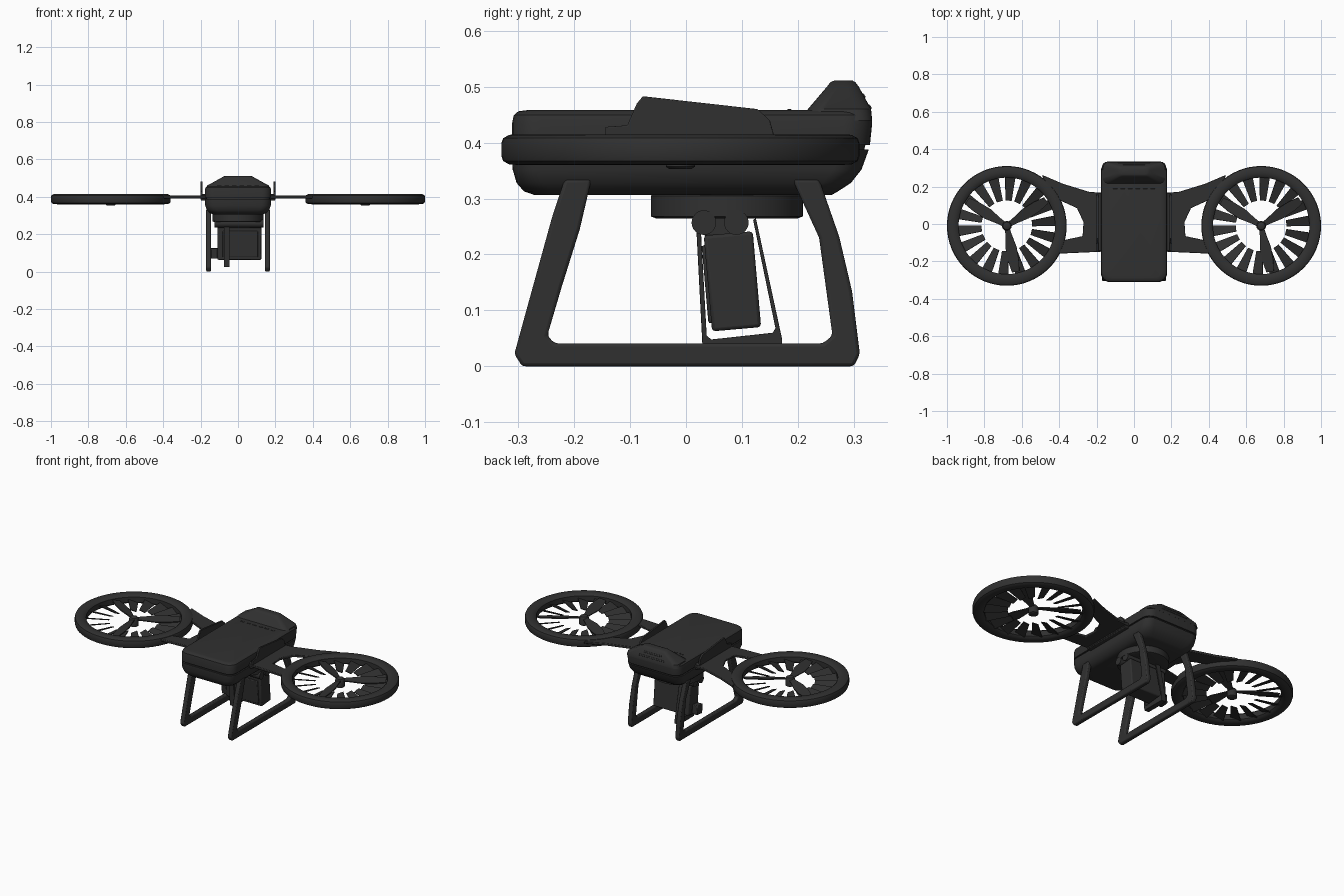
import bpy, bmesh
from math import sin, cos, pi, radians
from mathutils import Matrix, Vector

if "Cube" in bpy.data.objects:
    bpy.data.objects.remove(bpy.data.objects["Cube"])

dark = bpy.data.materials.new("dark_plastic")
dark.diffuse_color = (0.03, 0.03, 0.03, 1)
dark.use_nodes = True
dark.node_tree.nodes["Principled BSDF"].inputs["Base Color"].default_value = dark.diffuse_color


def finish(name, bm, bevel=0.0, segs=2):
    bmesh.ops.recalc_face_normals(bm, faces=bm.faces)
    me = bpy.data.meshes.new(name)
    bm.to_mesh(me)
    bm.free()
    me.materials.append(dark)
    me.shade_smooth()
    me.set_sharp_from_angle(angle=radians(35))
    ob = bpy.data.objects.new(name, me)
    bpy.context.collection.objects.link(ob)
    if bevel:
        m = ob.modifiers.new("bevel", 'BEVEL')
        m.width, m.segments, m.limit_method = bevel, segs, 'ANGLE'
    return ob


def prism(name, pts, lo, hi, axis='z', bevel=0.0):
    """Extrude a 2D outline: (x, y) along z, or (y, z) along x."""
    bm = bmesh.new()
    place = (lambda a, b, c: (a, b, c)) if axis == 'z' else (lambda a, b, c: (c, a, b))
    rings = [[bm.verts.new(place(a, b, h)) for a, b in pts] for h in (lo, hi)]
    bm.faces.new(rings[0])
    bm.faces.new(rings[1])
    n = len(pts)
    for i in range(n):
        j = (i + 1) % n
        bm.faces.new((rings[0][i], rings[0][j], rings[1][j], rings[1][i]))
    return finish(name, bm, bevel)


def loft(name, levels):
    """Stack rounded rectangles given as (z, half width, y min, y max, corner radius)."""
    bm, rings = bmesh.new(), []
    for z, w, y0, y1, r in levels:
        ring = []
        corners = ((w - r, y1 - r), (r - w, y1 - r), (r - w, y0 + r), (w - r, y0 + r))
        for k, (cx, cy) in enumerate(corners):
            for s in range(7):
                a = (k + s / 6) * pi / 2
                ring.append(bm.verts.new((cx + r * cos(a), cy + r * sin(a), z)))
        rings.append(ring)
    for a, b in zip(rings, rings[1:]):
        for i in range(len(a)):
            j = (i + 1) % len(a)
            bm.faces.new((a[i], a[j], b[j], b[i]))
    bm.faces.new(rings[0])
    bm.faces.new(rings[-1])
    return finish(name, bm)


def lathe(name, profile, center, closed=False, steps=64):
    """Spin an (r, z) profile around a vertical axis."""
    bm = bmesh.new()
    rings = [[bm.verts.new((center[0] + r * cos(2 * pi * k / steps),
                            center[1] + r * sin(2 * pi * k / steps), z))
              for k in range(steps)] for r, z in profile]
    pairs = list(zip(rings, rings[1:])) + ([(rings[-1], rings[0])] if closed else [])
    for a, b in pairs:
        for i in range(steps):
            j = (i + 1) % steps
            bm.faces.new((a[i], a[j], b[j], b[i]))
    if not closed:
        bm.faces.new(rings[0])
        bm.faces.new(rings[-1])
    return finish(name, bm)


def box(name, center, size, tilt=0.0, bevel=0.004):
    bm = bmesh.new()
    m = Matrix.Translation(center) @ Matrix.Rotation(tilt, 4, 'X') @ Matrix.Diagonal((*size, 1))
    bmesh.ops.create_cube(bm, size=1, matrix=m)
    return finish(name, bm, bevel)


def rod(name, center, radius, length):
    bm = bmesh.new()
    m = Matrix.Translation(center) @ Matrix.Rotation(pi / 2, 4, 'Y')
    bmesh.ops.create_cone(bm, cap_ends=True, segments=24, radius1=radius,
                          radius2=radius, depth=length, matrix=m)
    return finish(name, bm)


def blades(name, center, angles, outline, pitch, thick):
    """Radial flat plates: outline is (radius, half width) pairs."""
    bm = bmesh.new()
    for a in angles:
        m = Matrix.Translation(center) @ Matrix.Rotation(a, 4, 'Z') @ Matrix.Rotation(pitch, 4, 'X')
        pts = [(r, w) for r, w in outline] + [(r, -w) for r, w in reversed(outline)]
        lo, hi = [[bm.verts.new(m @ Vector((r, w, h))) for r, w in pts]
                  for h in (-thick / 2, thick / 2)]
        bm.faces.new(lo)
        bm.faces.new(hi)
        for i in range(len(pts)):
            j = (i + 1) % len(pts)
            bm.faces.new((lo[i], lo[j], hi[j], hi[i]))
    return finish(name, bm)


# Body shells with a recessed seam, and the raised rear hump
loft("lower_shell", [(.306, .135, -.27, .26, .05), (.313, .15, -.29, .272, .05),
                     (.328, .166, -.303, .295, .05), (.352, .175, -.31, .314, .05),
                     (.388, .177, -.311, .327, .05)])
loft("seam_core", [(.385, .169, -.302, .318, .045), (.4, .169, -.302, .322, .045)])
loft("upper_shell", [(.396, .177, -.311, .329, .05), (.435, .177, -.311, .333, .05),
                     (.449, .174, -.308, .332, .05), (.456, .166, -.30, .326, .045),
                     (.458, .15, -.285, .315, .04)])
loft("rear_hump", [(.44, .172, .205, .333, .03), (.46, .165, .218, .331, .03),
                   (.50, .092, .252, .309, .02), (.508, .08, .258, .303, .018),
                   (.511, .07, .265, .298, .015)])

# Vents on the hump and along the deck
for k in range(2):
    box(f"hump_vent_{k}", (0, .327 - .011 * k, .463 + .02 * k), (.17 - .05 * k, .008, .009), radians(30), .002)
for k in range(6):
    box(f"deck_vent_{k}", (-.1 + .04 * k, .185, .458), (.024, .007, .004), 0, .001)

for s, side in ((1, "right"), (-1, "left")):
    c = (.68 * s, -.01)
    # Duct ring with rounded rim
    lathe(f"{side}_duct_ring", [(.258, .372), (.268, .363), (.285, .36), (.306, .361), (.317, .367),
                                (.32, .376), (.32, .4), (.317, .408), (.306, .414), (.285, .415),
                                (.268, .412), (.258, .403)], c, closed=True)
    # Stator vanes, rotor blades and hub
    blades(f"{side}_stator_vanes", (*c, .378), [2 * pi * (k + .3) / 18 for k in range(18)],
           [(.135, .017), (.265, .03)], radians(22), .004)
    blades(f"{side}_rotor_blades", (*c, .394), [radians(a) for a in (33, 148, 281)],
           [(.01, .012), (.05, .017), (.12, .03), (.19, .029), (.25, .02)], radians(12), .006)
    lathe(f"{side}_rotor_hub", [(.02, .353), (.026, .357), (.026, .395), (.02, .405), (.008, .41)], c, steps=32)
    # Flat forked arm
    arm = [(.15, .165), (.24, .172), (.38, .215), (.49, .262), (.47, .16), (.415, .135),
           (.305, .085), (.27, .01), (.275, -.065), (.37, -.085), (.42, -.1), (.43, -.165),
           (.39, -.158), (.15, -.147)]
    prism(f"{side}_arm", [(s * x, y) for x, y in arm], .392, .406, bevel=.003)
    # Side fin where the arm meets the body
    fin = [(-.145, .385), (-.145, .428), (-.105, .431), (-.088, .47), (-.077, .483),
           (.128, .46), (.15, .44), (.165, .385)]
    prism(f"{side}_fin", fin, s * .19, s * .201, 'x', .002)
    box(f"{side}_arm_root", (.184 * s, .01, .397), (.03, .31, .034))
    # Landing skid
    skid = [(-.217, .335), (-.24, .265), (-.307, .022), (-.293, 0), (.30, 0), (.311, .022),
            (.297, .134), (.274, .232), (.238, .335), (.19, .335), (.238, .23), (.262, .055),
            (.245, .041), (-.235, .041), (-.248, .055), (-.222, .143), (-.19, .245), (-.169, .335)]
    prism(f"{side}_landing_skid", skid, s * .144, s * .17, 'x', .006)

# Gimbal plate and dampers
lathe("gimbal_plate", [(.125, .264), (.136, .268), (.136, .305), (.125, .315)], (0, .073))
for k, y in enumerate((.032, .09)):
    rod(f"gimbal_roller_{k}", (.005, y, .257), .022, .26)
box("gimbal_neck", (.005, .062, .25), (.12, .06, .035))

# Camera block with side knob and lens
box("camera_block", (.007, .083, .152), (.235, .088, .172), radians(5), .006)
box("camera_front_plate", (.012, .04, .147), (.19, .012, .14), radians(5))
box("camera_side_unit", (-.127, .075, .098), (.036, .05, .055), radians(5))

# Thin bracket looping around the camera
bracket = [(.018, .255), (.03, .025), (.172, .025), (.172, .048), (.125, .265), (.12, .262),
           (.16, .068), (.155, .06), (.045, .048), (.037, .055), (.026, .255)]
prism("camera_bracket", bracket, -.075, -.045, 'x', .001)
